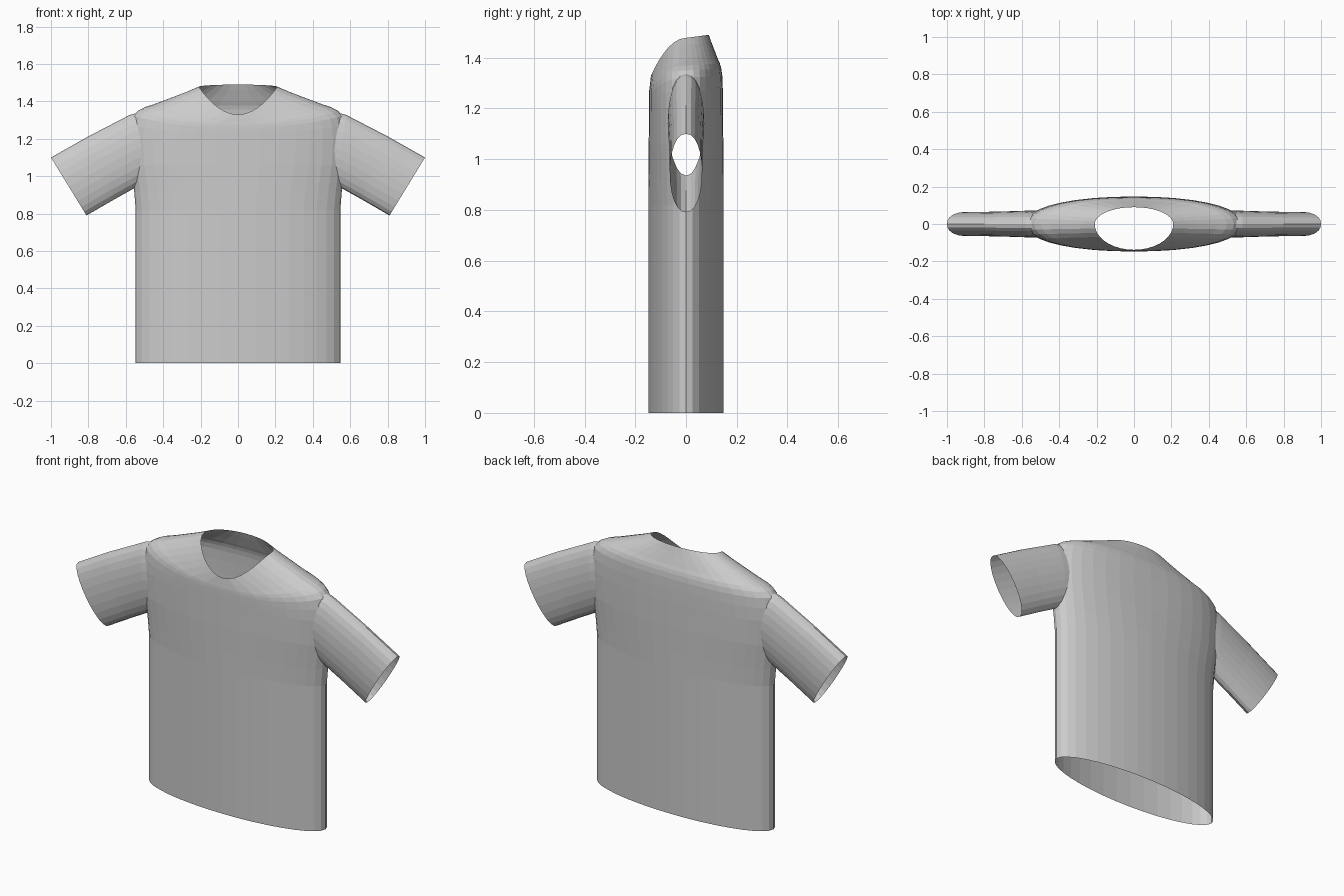
import bpy, bmesh
from math import sin, cos, tau
from mathutils import Vector

if "Cube" in bpy.data.objects:
    bpy.data.objects.remove(bpy.data.objects["Cube"], do_unlink=True)

cotton = bpy.data.materials.new("light grey cotton")
cotton.use_nodes = True
GREY = (0.6, 0.6, 0.6, 1)
cotton.diffuse_color = GREY
cotton.node_tree.nodes["Principled BSDF"].inputs["Base Color"].default_value = GREY


def spow(v, p):
    return (abs(v) ** p) * (1 if v >= 0 else -1)


def loft(name, rings):
    """Closed tube through the rings; the two end caps get material slot 1."""
    bm = bmesh.new()
    loops = [[bm.verts.new(p) for p in ring] for ring in rings]
    n = len(loops[0])
    for a, b in zip(loops, loops[1:]):
        for i in range(n):
            j = (i + 1) % n
            bm.faces.new((a[i], a[j], b[j], b[i]))
    for loop in (loops[0], loops[-1]):
        hub = bm.verts.new(sum((v.co for v in loop), Vector()) / n)
        for i in range(n):
            bm.faces.new((loop[i], loop[(i + 1) % n], hub)).material_index = 1
    bmesh.ops.recalc_face_normals(bm, faces=bm.faces)
    me = bpy.data.meshes.new(name)
    bm.to_mesh(me)
    bm.free()
    me.materials.append(cotton)
    me.materials.append(cotton)
    ob = bpy.data.objects.new(name, me)
    bpy.context.collection.objects.link(ob)
    return ob


# Body: oval rings from hem to chest, then a yoke blending into the neckline
SIDES = 36
angles = [tau * i / SIDES for i in range(SIDES)]


def oval(w, d, z, p=1.0):
    return [Vector((w * spow(cos(a), p), d * spow(sin(a), p), z)) for a in angles]


def neck_point(a):
    s = sin(a)
    if s < 0:
        return Vector((0.21 * cos(a), 0.138 * s, 1.478 - 0.148 * s * s))
    return Vector((0.21 * cos(a), 0.09 * s, 1.478 + 0.012 * s))


rings = [oval(0.547, 0.147, 0), oval(0.547, 0.147, 0.82), oval(0.555, 0.147, 0.92, 0.97),
         oval(0.572, 0.147, 1.06, 0.92)]
chest = oval(0.578, 0.146, 1.2, 0.9)
rings.append(chest)
neckline = [neck_point(a) for a in angles]
for t, v in ((0.015, 0.25), (0.05, 0.44), (0.12, 0.54), (0.22, 0.61), (0.36, 0.67),
             (0.5, 0.74), (0.64, 0.81), (0.82, 0.9), (1, 1)):
    rings.append([Vector((c.x + (k.x - c.x) * t, c.y + (k.y - c.y) * t,
                          c.z + (k.z - c.z) * v)) for c, k in zip(chest, neckline)])
shirt = loft("shirt", rings)

# Sleeves: flattened tubes given by top point, underarm point and half thickness
SLEEVE = [((0.46, 1.36), (0.42, 1.0), 0.07),
          ((0.58, 1.327), (0.52, 0.955), 0.072),
          ((0.8, 1.213), (0.66, 0.877), 0.066),
          ((1.0, 1.1), (0.81, 0.79), 0.064)]


def sleeve_ring(top, low, half, side):
    top, low = Vector(top), Vector(low)
    mid, arm = (top + low) / 2, (top - low) / 2
    ring = []
    for i in range(24):
        a = tau * i / 24
        p = mid + arm * cos(a)
        ring.append(Vector((side * p.x, half * spow(sin(a), 0.9), p.y)))
    return ring


sleeves = []
for side, label in ((1, "left_sleeve"), (-1, "right_sleeve")):
    sleeve = loft(label, [sleeve_ring(*r, side) for r in SLEEVE])
    sleeve.hide_render = True
    sleeves.append(sleeve)
    join = shirt.modifiers.new(label, "BOOLEAN")
    join.operation = "UNION"
    join.solver = "EXACT"
    join.object = sleeve

# Join the parts, then open the hem, neck and cuffs by removing the caps
graph = bpy.context.evaluated_depsgraph_get()
joined = bpy.data.meshes.new_from_object(shirt.evaluated_get(graph))
shirt.modifiers.clear()
shirt.data = joined
for sleeve in sleeves:
    bpy.data.objects.remove(sleeve, do_unlink=True)
bm = bmesh.new()
bm.from_mesh(joined)
caps = [f for f in bm.faces if f.material_index == 1]
bmesh.ops.delete(bm, geom=caps, context="FACES")
bm.to_mesh(joined)
bm.free()
joined.materials.clear()
joined.materials.append(cotton)
